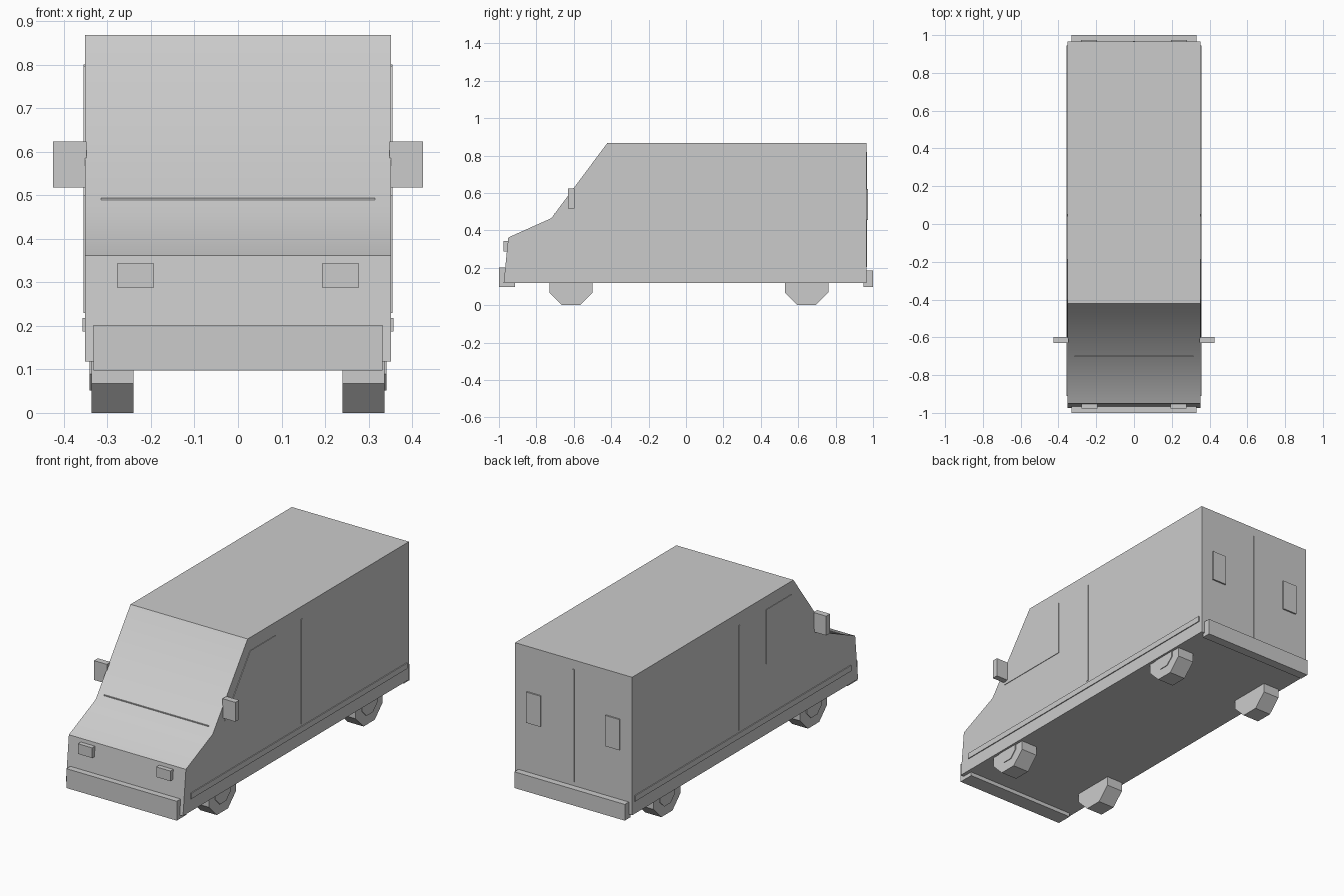
import bpy
import math

cube = bpy.data.objects.get("Cube")
if cube:
    bpy.data.objects.remove(cube, do_unlink=True)

grey = bpy.data.materials.new("plain grey")
grey.use_nodes = True
COLOUR = (0.6, 0.6, 0.6, 1)
grey.diffuse_color = COLOUR
grey.node_tree.nodes["Principled BSDF"].inputs["Base Color"].default_value = COLOUR


def extrude_profile(name, profile, x0, x1):
    """Solid from a side profile of (y, z) points, spanning x0 to x1."""
    n = len(profile)
    verts = [(x, y, z) for x in (x0, x1) for y, z in profile]
    faces = [tuple(range(n)), tuple(reversed(range(n, 2 * n)))]
    faces += [(i, i + n, (i + 1) % n + n, (i + 1) % n) for i in range(n)]
    mesh = bpy.data.meshes.new(name)
    mesh.from_pydata(verts, [], faces)
    mesh.materials.append(grey)
    obj = bpy.data.objects.new(name, mesh)
    bpy.context.collection.objects.link(obj)
    # Consistent outward normals
    import bmesh
    bm = bmesh.new()
    bm.from_mesh(mesh)
    bmesh.ops.recalc_face_normals(bm, faces=bm.faces)
    bm.to_mesh(mesh)
    bm.free()
    return obj


def box(name, x, y, z):
    return extrude_profile(name, [(y[0], z[0]), (y[1], z[0]), (y[1], z[1]), (y[0], z[1])], *x)


def octagon(y, z, apothem):
    r = apothem / math.cos(math.pi / 8)
    angles = [math.pi / 8 + i * math.pi / 4 for i in range(8)]
    return [(y + r * math.cos(a), z + r * math.sin(a)) for a in angles]


# Van body, with a soft crease between bonnet and windscreen
W = 0.352
body = extrude_profile("body", [(-0.975, 0.118), (-0.95, 0.362), (-0.72, 0.465),
                                (-0.42, 0.868), (0.965, 0.868), (0.965, 0.118)], -W, W)
bpy.context.view_layer.objects.active = body
body.select_set(True)
bpy.ops.object.shade_smooth_by_angle(angle=math.radians(31))
body.select_set(False)

# Bumpers and windscreen base strip
box("front_bumper", (-0.332, 0.332), (-1.0, -0.915), (0.097, 0.202))
box("rear_bumper", (-0.332, 0.332), (0.95, 1.0), (0.097, 0.185))
box("windscreen_strip", (-0.315, 0.315), (-0.702, -0.692), (0.488, 0.494))

# Rear door seam
box("rear_door_seam", (-0.004, 0.004), (0.96, 0.969), (0.205, 0.818))

for side, s in (("left", 1), ("right", -1)):
    # Lamps, mirrors and rear windows
    box(side + "_headlight", (s * 0.193, s * 0.278), (-0.977, -0.94), (0.288, 0.343))
    box(side + "_mirror", (s * 0.348, s * 0.425), (-0.63, -0.597), (0.518, 0.623))
    box(side + "_rear_window", (s * 0.195, s * 0.28), (0.96, 0.973), (0.455, 0.622))

    # Side panel details
    box(side + "_side_trim", (s * 0.345, s * 0.357), (-0.91, 0.945), (0.187, 0.218))
    box(side + "_door_seam", (s * 0.345, s * 0.355), (0.04, 0.052), (0.23, 0.8))
    extrude_profile(side + "_front_window", [(-0.62, 0.5), (-0.185, 0.5),
                    (-0.185, 0.797), (-0.4, 0.797)], s * 0.345, s * 0.355)

    # Wheels and hubs
    for end, y in (("front", -0.615), ("rear", 0.645)):
        extrude_profile(f"{end}_{side}_wheel", octagon(y, 0.116, 0.116), s * 0.24, s * 0.337)
        extrude_profile(f"{end}_{side}_hub", octagon(y, 0.116, 0.065), s * 0.33, s * 0.341)
